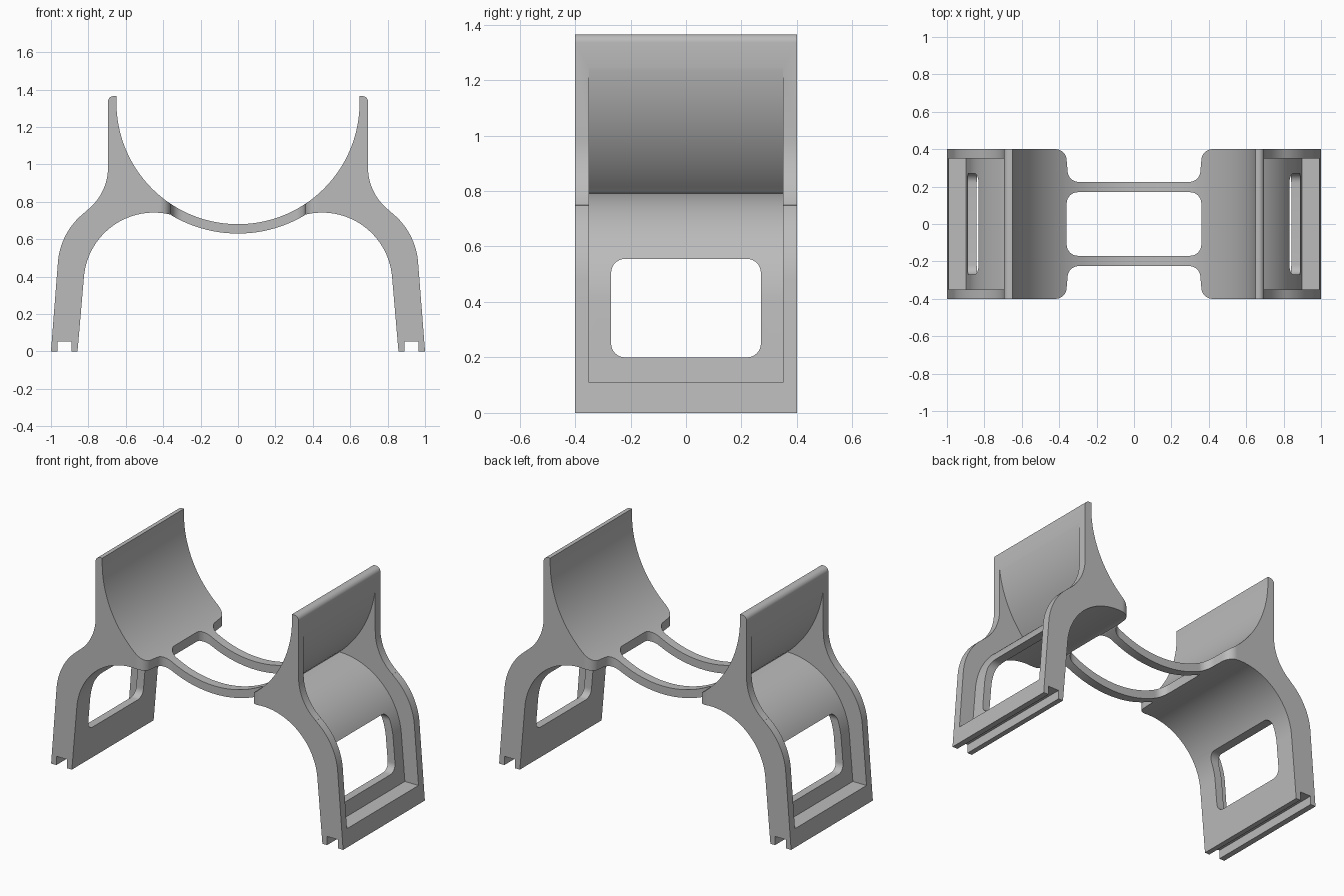
import bpy, bmesh
from math import cos, sin, radians
from mathutils import Vector

cube = bpy.data.objects.get("Cube")
if cube:
    bpy.data.objects.remove(cube)

grey = bpy.data.materials.new("plain grey")
grey.use_nodes = True
COLOUR = (0.5, 0.5, 0.5, 1)
grey.diffuse_color = COLOUR
grey.node_tree.nodes["Principled BSDF"].inputs["Base Color"].default_value = COLOUR


def arc(cx, cy, r, a0, a1, n=12):
    """Points along a circular arc, angles in degrees."""
    angles = [radians(a0 + (a1 - a0) * i / n) for i in range(n + 1)]
    return [(cx + r * cos(a), cy + r * sin(a)) for a in angles]


def mirrored(points):
    return [(-u, v) for u, v in reversed(points)]


def rounded_rect(u0, u1, v0, v1, r):
    return (arc(u1 - r, v1 - r, r, 0, 90, 8) + arc(u0 + r, v1 - r, r, 90, 180, 8)
            + arc(u0 + r, v0 + r, r, 180, 270, 8) + arc(u1 - r, v0 + r, r, 270, 360, 8))


def prism(name, outline, axis, start, end):
    """Extrude a closed 2D outline along one axis."""
    place = {"x": lambda u, v: (start, u, v),
             "y": lambda u, v: (u, start, v),
             "z": lambda u, v: (u, v, start)}[axis]
    shift = Vector([(end - start) * (axis == k) for k in "xyz"])
    bm = bmesh.new()
    face = bm.faces.new([bm.verts.new(place(u, v)) for u, v in outline])
    moved = bmesh.ops.extrude_face_region(bm, geom=[face])["geom"]
    bmesh.ops.translate(bm, vec=shift,
                        verts=[g for g in moved if isinstance(g, bmesh.types.BMVert)])
    bmesh.ops.remove_doubles(bm, verts=bm.verts, dist=1e-5)
    bmesh.ops.recalc_face_normals(bm, faces=bm.faces)
    mesh = bpy.data.meshes.new(name)
    bm.to_mesh(mesh)
    bm.free()
    mesh.materials.append(grey)
    obj = bpy.data.objects.new(name, mesh)
    bpy.context.collection.objects.link(obj)
    return obj


def cut(body, cutter):
    bpy.context.view_layer.objects.active = body
    mod = body.modifiers.new("cut", "BOOLEAN")
    mod.operation, mod.solver, mod.object = "DIFFERENCE", "EXACT", cutter
    bpy.ops.object.modifier_apply(modifier=mod.name)
    bpy.data.objects.remove(cutter)


# Shared circles: the cradle, and the arch on the inside of each leg
CRADLE_Z, CRADLE_R, WALL = 1.33, 0.65, 0.05
ARCH_X, ARCH_Z, ARCH_R = 0.45, 0.367, 0.375

# Side profile of one half, from the underside of the bridge round to the rim
half = arc(0, CRADLE_Z, CRADLE_R + WALL, -90, -59.6, 20)
half += arc(ARCH_X, ARCH_Z, ARCH_R, 104.5, 5, 32)
half += [(0.858, 0), (0.89, 0), (0.89, 0.054), (0.964, 0.054), (0.964, 0), (1, 0)]
half += arc(0.589, 0.447, 0.375, 5, 53.5, 18)
half += arc(0.986, 0.984, 0.291, 233.5, 180, 18)
half += arc(0.665, 1.335, 0.03, 0, 90, 8) + [(CRADLE_R, 1.365)]
inner = arc(0, CRADLE_Z, CRADLE_R, 0, -90, 60)
outline = half + inner[:-1] + mirrored(half[1:] + inner)
stand = prism("cradle_stand", outline, "y", -0.4, 0.4)

# Notches beside the bridge straps, and the opening between them
notch = [(0.42, 0.6)] + arc(0.42, 0.34, 0.06, 90, 180, 10) + arc(0.295, 0.285, 0.06, 0, -90, 10)
notch = notch + mirrored(notch)
cut(stand, prism("back_notch", notch, "z", 0.3, 1.2))
cut(stand, prism("front_notch", [(u, -v) for u, v in notch], "z", 0.3, 1.2))
cut(stand, prism("bridge_opening", rounded_rect(-0.36, 0.36, -0.17, 0.17, 0.06), "z", 0.3, 1.2))

# Recess on the outside of each leg, leaving thin walls between two end ribs
recess = [(1.3, 0.11), (0.898, 0.11)]
recess += arc(ARCH_X, ARCH_Z, ARCH_R + WALL, 5, 90, 32)
recess += arc(0, CRADLE_Z, CRADLE_R + WALL, -50, -5, 32)[1:]
recess += [(1.3, recess[-1][1])]
cut(stand, prism("left_recess", recess, "y", -0.35, 0.35))
cut(stand, prism("right_recess", mirrored(recess), "y", -0.35, 0.35))

# Window through each leg wall
window = rounded_rect(-0.27, 0.27, 0.2, 0.555, 0.05)
for side, name in ((1, "left_window"), (-1, "right_window")):
    cut(stand, prism(name, window, "x", side * 0.55, side * 1.2))

bpy.ops.object.select_all(action="DESELECT")
stand.select_set(True)
bpy.context.view_layer.objects.active = stand
bpy.ops.object.shade_smooth_by_angle(angle=radians(25))
